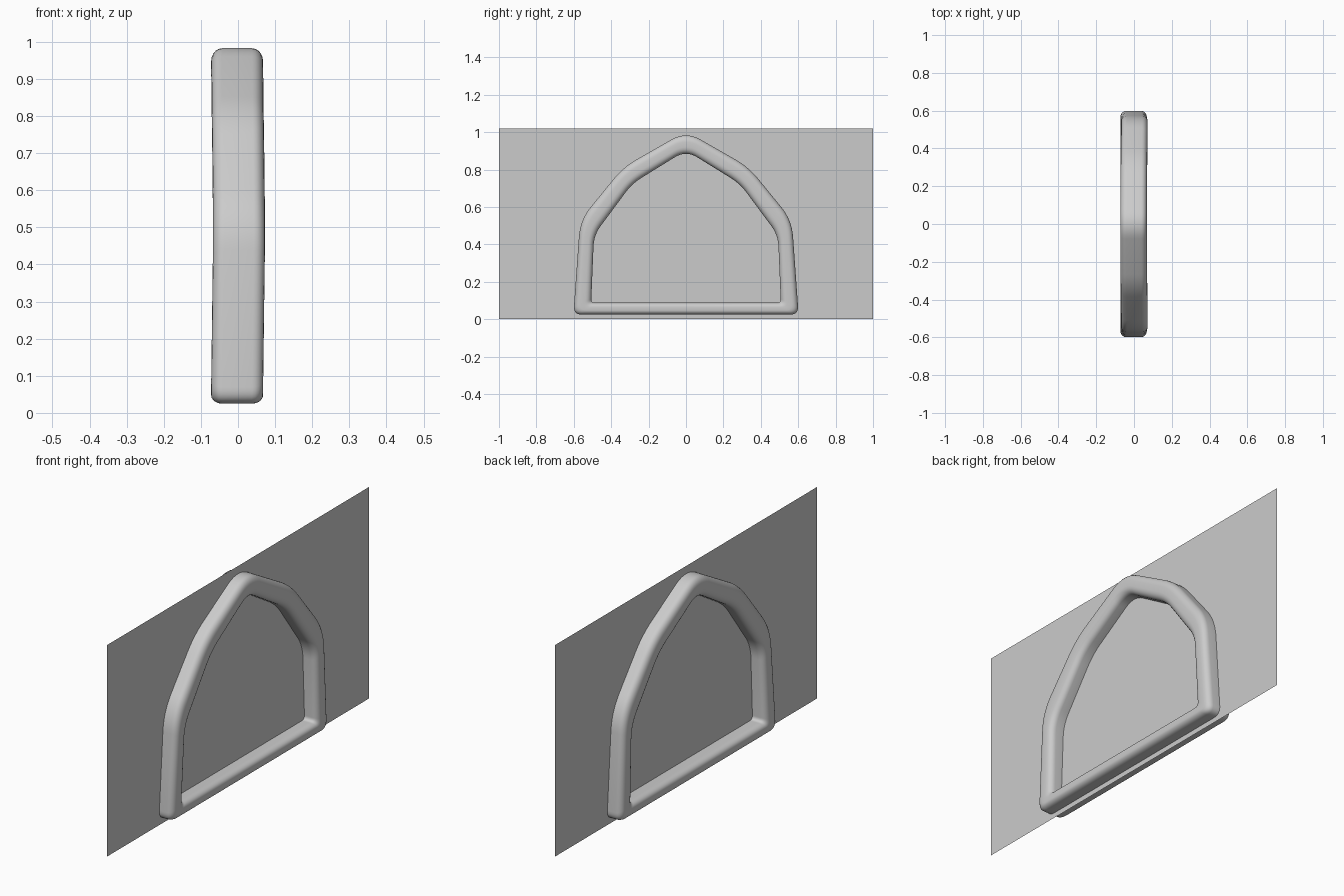
import bpy, math
from mathutils import Vector

if "Cube" in bpy.data.objects:
    bpy.data.objects.remove(bpy.data.objects["Cube"])

STEPS = 8   # points per rounded outline corner


def make_object(name, verts, faces, smooth=False):
    mesh = bpy.data.meshes.new(name)
    mesh.from_pydata(verts, [], faces)
    mesh.update()
    obj = bpy.data.objects.new(name, mesh)
    bpy.context.collection.objects.link(obj)
    for p in mesh.polygons:
        p.use_smooth = smooth
    return obj


def rounded_outline(half):
    """Mirror a half outline of (y, z, setback) and soften every corner."""
    pts = half + [(-y, z, r) for y, z, r in reversed(half[:-1])]
    out = []
    for i, (y, z, r) in enumerate(pts):
        c = Vector((y, z))
        p = Vector(pts[i - 1][:2])
        n = Vector(pts[(i + 1) % len(pts)][:2])
        a = c + (p - c).normalized() * r
        b = c + (n - c).normalized() * r
        for k in range(STEPS + 1):
            t = k / STEPS
            out.append(a * (1 - t) ** 2 + c * 2 * t * (1 - t) + b * t * t)
    return out


def rounded_section(half_x, rx, ru):
    """Rounded rectangle as (x, u); u runs from 0 (inner) to 1 (outer)."""
    sec = []
    for q, (sx, cu) in enumerate([(1, 1 - ru), (-1, 1 - ru), (-1, ru), (1, ru)]):
        for k in range(6):
            a = math.pi / 2 * (q + k / 5)
            sec.append((sx * (half_x - rx) + rx * math.cos(a), cu + ru * math.sin(a)))
    return sec


# Flat wall panel
make_object("wall_panel",
            [(0, -1, 0), (0, 1, 0), (0, 1, 1.02), (0, -1, 1.02)], [(0, 1, 2, 3)])

# Arched frame: the section is swept between the outer and inner outlines
outer = rounded_outline([(0.602, 0.025, 0.045), (0.566, 0.53, 0.09),
                         (0.335, 0.813, 0.08), (0, 1.005, 0.09)])
inner = rounded_outline([(0.507, 0.088, 0.02), (0.492, 0.45, 0.06),
                         (0.288, 0.725, 0.06), (0, 0.903, 0.07)])
section = rounded_section(0.070, 0.03, 0.36)
verts = []
for o, i in zip(outer, inner):
    for x, u in section:
        p = i.lerp(o, u)
        # very slight sideways bow of the frame
        verts.append((x - 0.0025 * math.cos(2 * math.pi * p.y), p.x, p.y))
n, m = len(outer), len(section)
faces = [(a * m + b, ((a + 1) % n) * m + b,
          ((a + 1) % n) * m + (b + 1) % m, a * m + (b + 1) % m)
         for a in range(n) for b in range(m)]
frame = make_object("arched_frame", verts, faces, smooth=True)

# Make the frame normals point outward
import bmesh
bm = bmesh.new()
bm.from_mesh(frame.data)
bmesh.ops.recalc_face_normals(bm, faces=bm.faces)
bm.to_mesh(frame.data)
bm.free()
